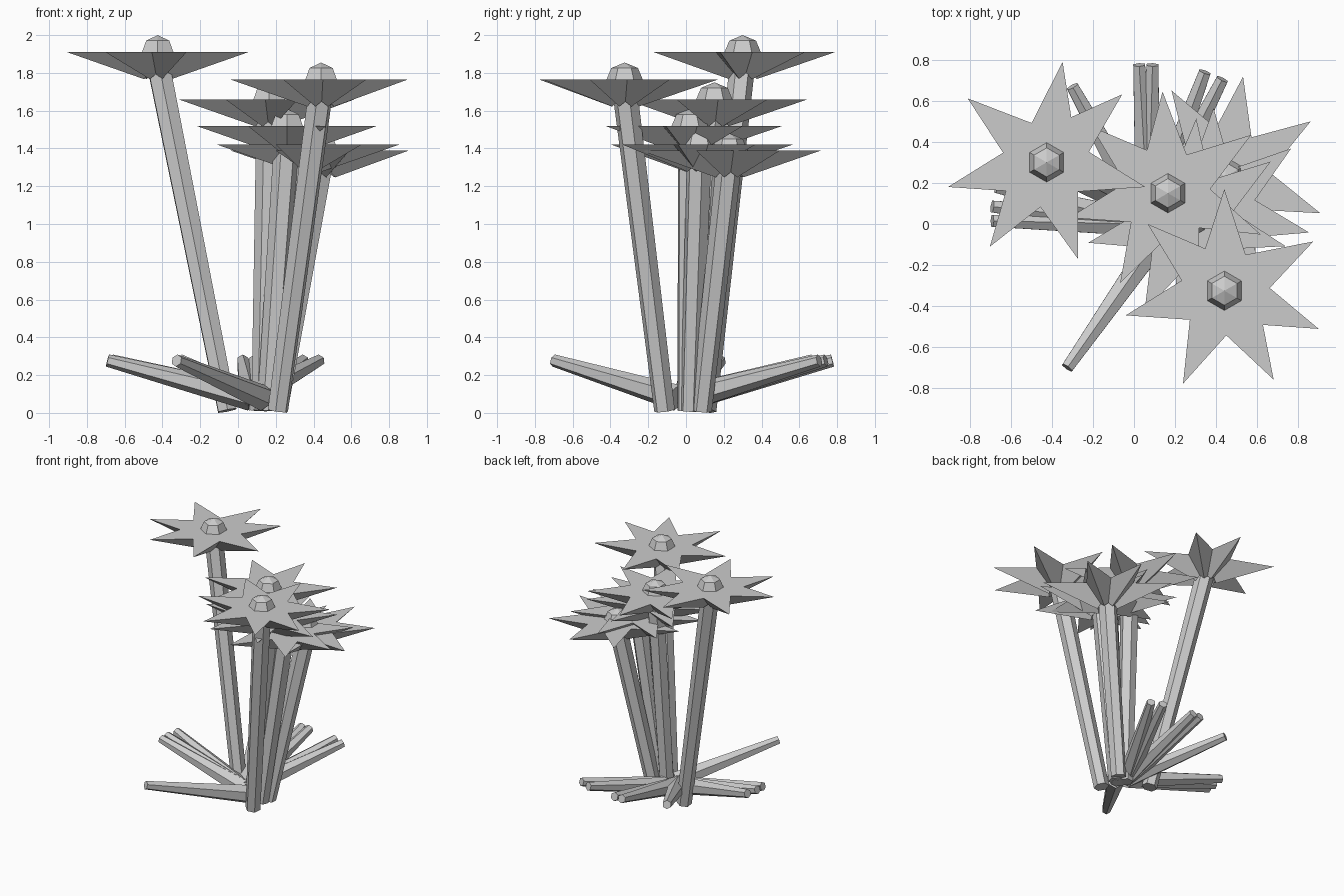
import bpy, bmesh, math
from mathutils import Vector, Matrix

if "Cube" in bpy.data.objects:
    bpy.data.objects.remove(bpy.data.objects["Cube"])

grey = bpy.data.materials.new("plain_grey")
grey.diffuse_color = (0.6, 0.6, 0.6, 1)
grey.use_nodes = True
grey.node_tree.nodes["Principled BSDF"].inputs["Base Color"].default_value = grey.diffuse_color


def finish(bm, name):
    bmesh.ops.recalc_face_normals(bm, faces=bm.faces[:])
    me = bpy.data.meshes.new(name)
    bm.to_mesh(me)
    bm.free()
    me.materials.append(grey)
    ob = bpy.data.objects.new(name, me)
    bpy.context.collection.objects.link(ob)
    return ob


def rod(name, a, b, r1, r2):
    """Tapered six-sided rod from point a to point b."""
    a, b = Vector(a), Vector(b)
    d = b - a
    bm = bmesh.new()
    rot = d.to_track_quat('Z', 'Y').to_matrix().to_4x4()
    bmesh.ops.create_cone(bm, cap_ends=True, segments=6, radius1=r1, radius2=r2,
                          depth=d.length,
                          matrix=Matrix.Translation((a + b) / 2) @ rot)
    return finish(bm, name)


def petals(name, centre, angles):
    """Star of separate three-sided spikes, flat on top with a keel below."""
    bm = bmesh.new()
    shape = [(0, 0.16, 0), (0, -0.16, 0), (0.075, 0, -0.143), (0.495, 0, 0)]
    for ang in angles:
        m = Matrix.Translation(centre) @ Matrix.Rotation(math.radians(ang), 4, 'Z')
        v = [bm.verts.new(m @ Vector(p)) for p in shape]
        for f in ((0, 1, 2), (0, 1, 3), (1, 2, 3), (0, 2, 3)):
            bm.faces.new([v[i] for i in f])
    return finish(bm, name)


def bud(name, centre):
    """Six-sided faceted ball in the middle of the flower."""
    bm = bmesh.new()
    bmesh.ops.create_uvsphere(bm, u_segments=6, v_segments=4, radius=0.1,
                              matrix=Matrix.Translation(centre) @
                              Matrix.Rotation(math.radians(30), 4, 'Z'))
    # corners point along y
    far = max(bm.verts, key=lambda v: (v.co.xy - Vector(centre).xy).length)
    d = far.co - Vector(centre)
    off = math.atan2(d.y, d.x) - math.pi / 2
    bmesh.ops.rotate(bm, verts=bm.verts[:], cent=centre,
                     matrix=Matrix.Rotation(-off, 3, 'Z'))
    return finish(bm, name)


# flowers: head x, y, rim height, spike angles
flowers = [
    (-0.425, 0.30, 1.91, (81, 42, -14, -72, -124, -166, 141)),
    (0.165, 0.15, 1.66, (93, 35, -24, -72, -118, -166, 139)),
    (0.44, -0.325, 1.765, (90, 29, -22, -61, -114, -166, 139)),
    (0.26, 0.02, 1.52, (85, 35, -15, -65, -115, -167, 140)),
    (0.37, 0.07, 1.42, (88, 37, -13, -55, -110, -166, 140)),
    (0.445, 0.23, 1.39, (80, 33, -21, -73, -120, -170, 122)),
]
for i, (x, y, z, angs) in enumerate(flowers, 1):
    foot = (0.075 + 0.31 * x, 0.35 * y, 0.012)
    rod(f"stem_{i}", foot, (x, y, z - 0.05), 0.056, 0.068)
    petals(f"petals_{i}", (x, y, z), angs)
    bud(f"bud_{i}", (x, y, z - 0.01))

# leaves: spreading tapered rods around the foot
leaf_tips = [(-0.325, -0.70), (-0.69, 0.015), (-0.69, 0.085), (-0.67, 0.18),
             (-0.30, 0.67), (0.025, 0.775), (0.09, 0.775), (0.345, 0.74), (0.43, 0.705)]
for i, (x, y) in enumerate(leaf_tips, 1):
    base = (0.13, -0.05, 0.08) if y < -0.5 else (0.07, 0.0, 0.08)
    rod(f"leaf_{i}", base, (x, y, 0.277), 0.07, 0.033)
